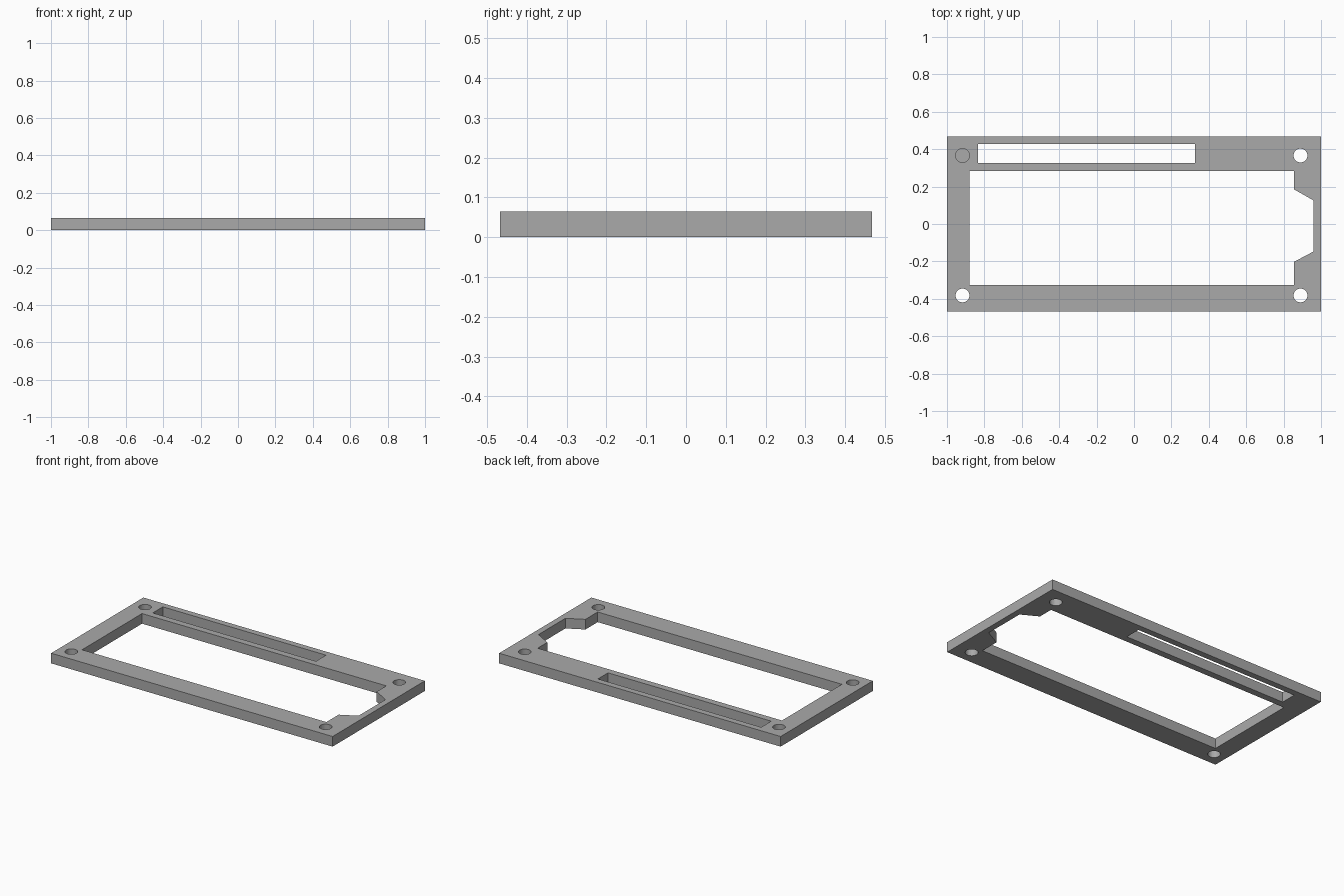
import bpy, bmesh
from math import cos, sin, tau

cube = bpy.data.objects.get("Cube")
if cube:
    bpy.data.objects.remove(cube, do_unlink=True)

HEIGHT = 0.065
FLOOR = 0.002          # thin skin left under the blind hole

grey = bpy.data.materials.new("mid_grey")
grey.use_nodes = True
grey.diffuse_color = (0.40, 0.40, 0.40, 1)
grey.node_tree.nodes["Principled BSDF"].inputs["Base Color"].default_value = grey.diffuse_color


def prism(name, outline, z0, z1):
    """Extrude a flat outline from z0 up to z1."""
    bm = bmesh.new()
    face = bm.faces.new([bm.verts.new((x, y, z0)) for x, y in outline])
    top = bmesh.ops.extrude_face_region(bm, geom=[face])["geom"]
    bmesh.ops.translate(bm, vec=(0, 0, z1 - z0),
                        verts=[v for v in top if isinstance(v, bmesh.types.BMVert)])
    bmesh.ops.recalc_face_normals(bm, faces=bm.faces)
    mesh = bpy.data.meshes.new(name)
    bm.to_mesh(mesh)
    bm.free()
    mesh.materials.append(grey)
    obj = bpy.data.objects.new(name, mesh)
    bpy.context.collection.objects.link(obj)
    return obj


def rectangle(x0, x1, y0, y1):
    return [(x0, y0), (x1, y0), (x1, y1), (x0, y1)]


def circle(x, y, radius=0.037, sides=32):
    return [(x + radius * cos(tau * i / sides), y + radius * sin(tau * i / sides))
            for i in range(sides)]


def cut(target, outline, bottom=-0.1):
    """Cut a vertical opening through the target, down to the given height."""
    cutter = prism("cutter", outline, bottom, 0.2)
    cutter.hide_render = True
    mod = target.modifiers.new("opening", "BOOLEAN")
    mod.operation = "DIFFERENCE"
    mod.solver = "EXACT"
    mod.object = cutter
    bpy.context.view_layer.objects.active = target
    bpy.ops.object.modifier_apply(modifier=mod.name)
    bpy.data.objects.remove(cutter, do_unlink=True)


# Rectangular plate
frame = prism("bezel_frame", rectangle(-1, 1, -0.468, 0.468), 0, HEIGHT)

# Main window with a tapered notch on its left side
cut(frame, [(-0.88, -0.326), (0.856, -0.326), (0.856, -0.202), (0.96, -0.147),
            (0.96, 0.126), (0.856, 0.185), (0.856, 0.283), (-0.88, 0.283)])

# Long slot behind the window
cut(frame, rectangle(-0.834, 0.326, 0.326, 0.428))

# Corner screw holes, the back right one blind
for x in (-0.917, 0.89):
    for y in (-0.382, 0.366):
        blind = x < 0 < y
        cut(frame, circle(x, y), FLOOR if blind else -0.1)
